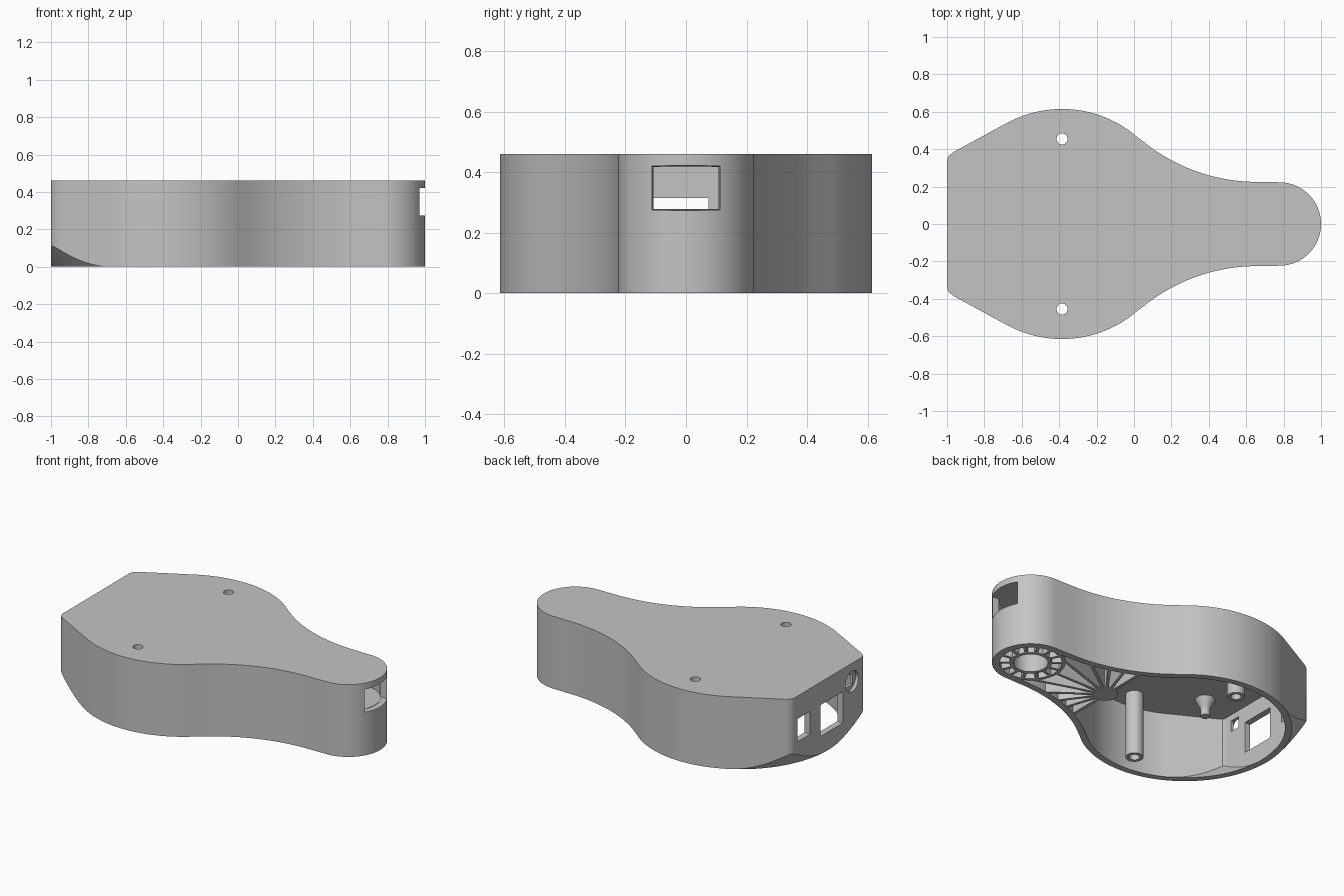
import bpy, bmesh, math
from mathutils import Matrix, Vector

if "Cube" in bpy.data.objects:
    bpy.data.objects.remove(bpy.data.objects["Cube"], do_unlink=True)

grey = bpy.data.materials.new("plain_grey")
grey.use_nodes = True
COLOUR = (0.55, 0.55, 0.55, 1)
grey.diffuse_color = COLOUR
grey.node_tree.nodes["Principled BSDF"].inputs["Base Color"].default_value = COLOUR

HEIGHT, WALL, CEILING, FLOOR = 0.46, 0.04, 0.42, 0.28
BOWL_X, BOWL_R = -0.385, 0.615      # round main body
NOSE_X, NOSE_R = 0.777, 0.223       # rounded nose
NECK_X, NECK_Y, NECK_R = 0.66, 1.197, 0.972   # concave flank arc
HUB_X = 0.21


def make_object(name, bm):
    bmesh.ops.remove_doubles(bm, verts=bm.verts, dist=1e-4)
    bmesh.ops.recalc_face_normals(bm, faces=bm.faces)
    mesh = bpy.data.meshes.new(name)
    bm.to_mesh(mesh)
    bm.free()
    mesh.materials.append(grey)
    obj = bpy.data.objects.new(name, mesh)
    bpy.context.collection.objects.link(obj)
    return obj


def arc(cx, cy, r, start, end, n):
    return [(cx + r * math.cos(start + (end - start) * i / n),
             cy + r * math.sin(start + (end - start) * i / n)) for i in range(n + 1)]


def line(p, q, n):
    return [tuple(Vector(p).lerp(Vector(q), i / n)) for i in range(n)]


def outline(inset):
    """Closed plan contour, mirrored about y = 0."""
    r = BOWL_R - inset
    tangent = math.radians(118.6)
    meet = math.atan2(NECK_Y, NECK_X - BOWL_X)
    side = arc(BOWL_X, 0, r, tangent, meet, 28)
    k = inset / WALL
    a = (-1 + inset, 0.34 - 0.01 * k)
    b = (-0.99 + 0.036 * k, 0.365 - 0.02 * k)
    c = (-0.965 + 0.02 * k, 0.385 - 0.035 * k)
    half = line((-1 + inset, 0), a, 12) + [a, b] + line(c, side[0], 12) + side
    half += arc(NECK_X, NECK_Y, NECK_R + inset, meet + math.pi, 1.5 * math.pi, 22)[1:]
    half += arc(NOSE_X, 0, NOSE_R - inset, math.pi / 2, 0, 20)
    return half + [(x, -y) for x, y in half[-2:0:-1]]


def loft(name, rings):
    bm = bmesh.new()
    loops = [[bm.verts.new(p) for p in ring] for ring in rings]
    n = len(loops[0])
    for low, high in zip(loops, loops[1:]):
        for i in range(n):
            j = (i + 1) % n
            bm.faces.new((low[i], low[j], high[j], high[i]))
    bm.faces.new(loops[0][::-1])
    bm.faces.new(loops[-1])
    return make_object(name, bm)


def shell_solid(name, inset, top, lip):
    """Prism whose square end tapers into a round base."""
    points, r = outline(inset), BOWL_R - inset
    base, middle = [], []
    for x, y in points:
        d = math.hypot(x - BOWL_X, y)
        over = d > r + 0.001 and x < BOWL_X
        s = r / d if over else 1
        base.append((BOWL_X + (x - BOWL_X) * s, y * s, 0))
        middle.append((x, y, (d - r) * 1.2 if over else 0))
    rings = [base, middle, [(x, y, top) for x, y in points]]
    if lip:
        rings.insert(0, [(x, y, -lip) for x, y, z in base])
    return loft(name, rings)


def box(name, lo, hi, flare=1.0):
    lo, hi = Vector(lo), Vector(hi)
    size = Matrix.Diagonal(hi - lo)
    bm = bmesh.new()
    bmesh.ops.create_cube(bm, size=1)
    for v in bm.verts:
        s = flare if v.co.x > 0 else 1
        v.co = size @ Vector((v.co.x, v.co.y * s, v.co.z * s)) + (lo + hi) / 2
    return make_object(name, bm)


def cylinder(name, x, y, z0, z1, r, r_top=None):
    bm = bmesh.new()
    bmesh.ops.create_cone(bm, cap_ends=True, segments=32, radius1=r,
                          radius2=r if r_top is None else r_top, depth=z1 - z0,
                          matrix=Matrix.Translation((x, y, (z0 + z1) / 2)))
    return make_object(name, bm)


def tube(name, x, y, z0, z1, r_out, r_in, sides=40):
    bm = bmesh.new()
    section = [(r_out, z0), (r_out, z1), (r_in, z1), (r_in, z0)]
    loops = [[bm.verts.new((px, py, z)) for px, py in arc(x, y, r, 0, 2 * math.pi, sides)[:-1]]
             for r, z in section]
    for k in range(4):
        a, b = loops[k], loops[(k + 1) % 4]
        for i in range(sides):
            j = (i + 1) % sides
            bm.faces.new((a[i], a[j], b[j], b[i]))
    return make_object(name, bm)


def cut(obj, cutter):
    cutter.hide_render = True
    mod = obj.modifiers.new("cut", 'BOOLEAN')
    mod.operation, mod.solver, mod.object = 'DIFFERENCE', 'EXACT', cutter
    bpy.context.view_layer.objects.active = obj
    bpy.ops.object.modifier_apply(modifier=mod.name)
    bpy.data.objects.remove(cutter, do_unlink=True)


def rib(name, x, angle, start, length):
    """Upright radial web from a hub on the centre line."""
    obj = box(name, (start, -0.009, 0), (start + length, 0.009, FLOOR - 0.03))
    obj.data.transform(Matrix.Translation((x, 0, 0)) @ Matrix.Rotation(angle, 4, 'Z'))


# Hollow case, open underneath
case = shell_solid("case", 0, HEIGHT, 0)
cut(case, shell_solid("cavity", WALL, CEILING, 0.05))

# Openings: nose slot, end windows, round socket recess, screw holes
cut(case, box("slot_cutter", (0.9, -0.105, 0.28), (1.05, 0.105, 0.415), 1.15))
cut(case, box("wide_window_cutter", (-1.1, -0.15, 0.115), (-0.9, 0.075, 0.315)))
cut(case, box("small_window_cutter", (-1.1, 0.18, 0.17), (-0.9, 0.31, 0.315)))
cut(case, box("socket_cutter", (-1.1, -0.275, 0.31), (-0.9, -0.205, 0.38)))
recess = cylinder("recess_cutter", 0, 0, -0.02, 0.1, 0.065)
recess.data.transform(Matrix.Translation((-1, -0.24, 0.345)) @ Matrix.Rotation(-math.pi / 2, 4, 'Y'))
cut(case, recess)
for y in (-0.455, 0.455):
    cut(case, cylinder("screw_cutter", BOWL_X, y, 0.3, 0.6, 0.03))

# Screw posts and short pegs
for side, s in (("left", 1), ("right", -1)):
    tube("screw_post_" + side, BOWL_X, 0.455 * s, 0.005, CEILING + 0.01, 0.052, 0.03)
    cylinder("peg_" + side, -0.735, 0.237 * s, 0.31, CEILING + 0.01, 0.028)
    cylinder("peg_foot_" + side, -0.735, 0.237 * s, 0.36, CEILING + 0.01, 0.028, 0.065)

# Plate under the slot, over the ribs
plate = [(x, y) for x, y in outline(WALL - 0.005) if x > HUB_X - 0.02]
loft("neck_plate", [[(x, y, z) for x, y in plate] for z in (FLOOR - 0.03, FLOOR - 0.002)])

# Nose bearing ring with short spokes
tube("bearing_ring", NOSE_X, 0, 0, FLOOR - 0.02, 0.122, 0.1)
tube("nose_ring", NOSE_X, 0, 0, FLOOR - 0.02, 0.2, 0.18)
for i in range(14):
    rib("nose_spoke", NOSE_X, 2 * math.pi * (i + 0.5) / 14, 0.115, 0.07)

# Hub with ribs fanning to the flanks and the nose ring
cylinder("hub", HUB_X, 0, 0, FLOOR - 0.02, 0.07)
for i in range(11):
    angle = math.radians(-90 + 18 * i)
    reach = 0.07
    while reach < 0.6:
        x, y = HUB_X + reach * math.cos(angle), abs(reach * math.sin(angle))
        flank = NECK_Y - math.sqrt((NECK_R + WALL) ** 2 - (x - NECK_X) ** 2)
        if y > flank + 0.01 or math.hypot(x - NOSE_X, y) < 0.195:
            break
        reach += 0.005
    rib("fan_rib", HUB_X, angle, 0.05, reach - 0.05)

# Smooth curved walls, keep crisp edges
bpy.ops.object.select_all(action='DESELECT')
for obj in bpy.context.collection.objects:
    if obj.type == 'MESH' and grey.name in obj.data.materials:
        obj.select_set(True)
        bpy.context.view_layer.objects.active = obj
bpy.ops.object.shade_smooth_by_angle(angle=math.radians(30))
